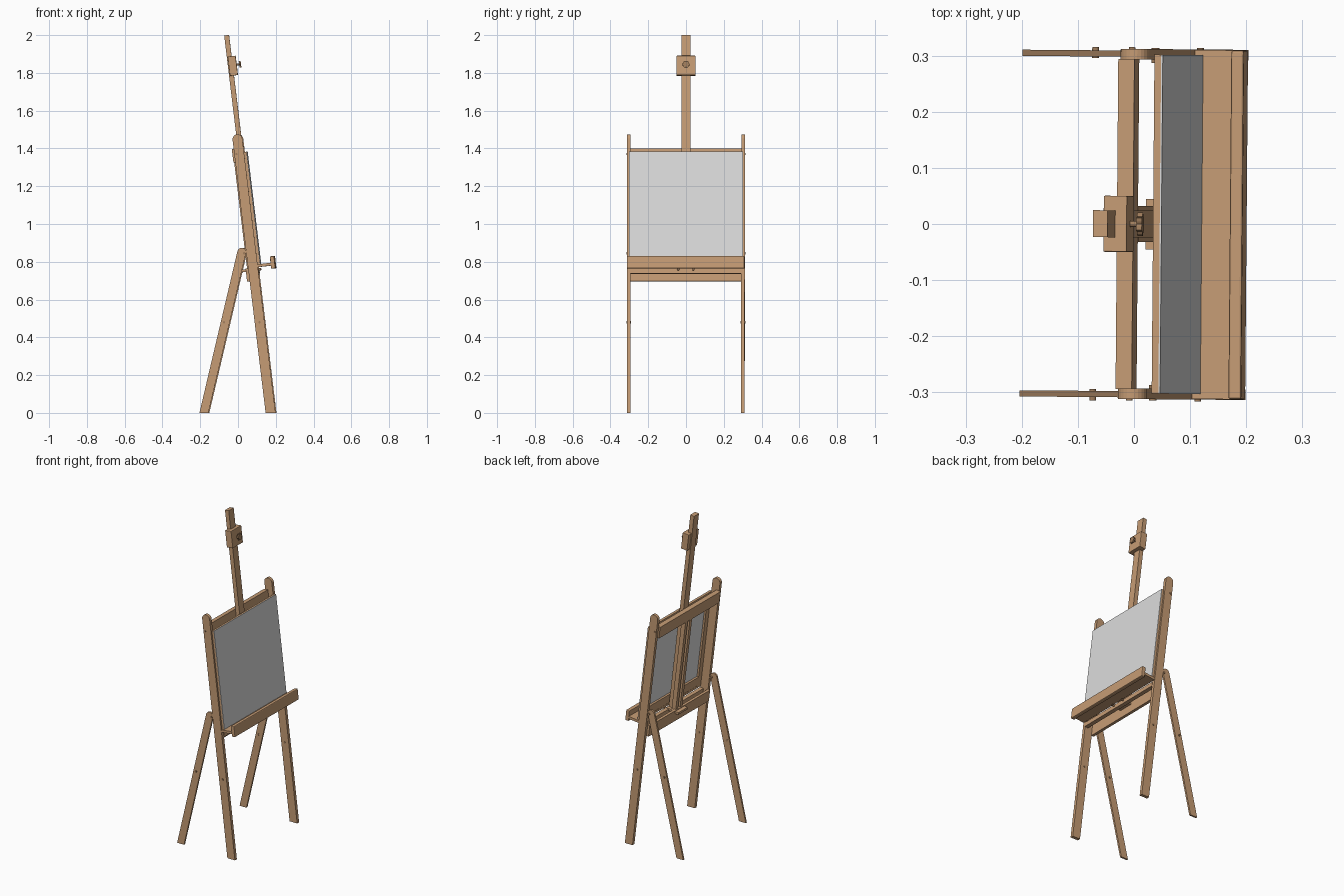
import bpy, bmesh, math
from mathutils import Matrix

if "Cube" in bpy.data.objects:
    bpy.data.objects.remove(bpy.data.objects["Cube"])

def material(name, rgb):
    m = bpy.data.materials.new(name)
    m.diffuse_color = (*rgb, 1)
    m.use_nodes = True
    m.node_tree.nodes["Principled BSDF"].inputs["Base Color"].default_value = m.diffuse_color
    return m

wood = material("warm wood", (0.56, 0.33, 0.175))
dark = material("dark wood hardware", (0.36, 0.21, 0.11))
white = material("canvas grey white", (0.71, 0.71, 0.71))

TURN = Matrix.Rotation(-0.0083, 4, 'Z')   # whole easel is turned very slightly
C, S = math.cos(0.1205), math.sin(0.1205)  # backward lean of the easel

def tilt(u, n):
    """u runs up the leaning frame, n runs out of its face; returns (x, z)."""
    return (0.175 - S * u + C * n, C * u + S * n)

def profile(name, pts, y0, y1, mat=wood, bevel=0.0):
    """Extrude an x-z outline from y0 to y1."""
    bm = bmesh.new()
    f = bm.faces.new([bm.verts.new((x, y0, z)) for x, z in pts])
    ext = bmesh.ops.extrude_face_region(bm, geom=[f])
    bmesh.ops.translate(bm, vec=(0, y1 - y0, 0),
                        verts=[v for v in ext['geom'] if isinstance(v, bmesh.types.BMVert)])
    bmesh.ops.recalc_face_normals(bm, faces=bm.faces)
    bm.transform(TURN)
    me = bpy.data.meshes.new(name)
    bm.to_mesh(me)
    bm.free()
    me.materials.append(mat)
    ob = bpy.data.objects.new(name, me)
    bpy.context.collection.objects.link(ob)
    if bevel:
        b = ob.modifiers.new("soft edges", 'BEVEL')
        b.width, b.segments = bevel, 2
    return ob

def slat(name, u0, u1, n0, n1, y0, y1, mat=wood, bevel=0.0):
    """Box aligned to the leaning frame."""
    pts = [tilt(u0, n0), tilt(u0, n1), tilt(u1, n1), tilt(u1, n0)]
    return profile(name, pts, y0, y1, mat, bevel)

def limb(name, foot, head, half, y0, y1, segs=12):
    """Straight leg with a flat foot on the floor and a rounded head."""
    dx, dz = head[0] - foot[0], head[1]
    ang = math.atan2(dz, dx)
    w = half / math.sin(ang)
    pts = [(foot[0] - w, 0), (foot[0] + w, 0)]
    for i in range(segs + 1):
        a = ang - math.pi / 2 + math.pi * i / segs
        pts.append((head[0] + half * math.cos(a), head[1] + half * math.sin(a)))
    return profile(name, pts, y0, y1)

def disc(name, x, z, r, y0, y1, sides=12):
    pts = [(x + r * math.cos(2 * math.pi * i / sides), z + r * math.sin(2 * math.pi * i / sides))
           for i in range(sides)]
    return profile(name, pts, y0, y1, dark)

def turned(name, u, y, n0, n1, r, lobes=0):
    """Round or lobed piece whose axis points out of the leaning face."""
    bm = bmesh.new()
    count = 24
    rings = []
    for n in (n0, n1):
        ring = []
        for i in range(count):
            a = 2 * math.pi * i / count
            rr = r * (1 + (0.16 * math.cos(lobes * a) if lobes else 0))
            x, z = tilt(u + rr * math.sin(a), n)
            ring.append(bm.verts.new((x, y + rr * math.cos(a), z)))
        bm.faces.new(ring)
        rings.append(ring)
    for i in range(count):
        j = (i + 1) % count
        bm.faces.new((rings[0][i], rings[0][j], rings[1][j], rings[1][i]))
    bmesh.ops.recalc_face_normals(bm, faces=bm.faces)
    bm.transform(TURN)
    me = bpy.data.meshes.new(name)
    bm.to_mesh(me)
    bm.free()
    me.materials.append(dark)
    bpy.context.collection.objects.link(bpy.data.objects.new(name, me))

def sided(side, a, b):
    return (a, b) if side > 0 else (-b, -a)

# Legs, hinges and bolts on both sides
for side, tag in ((1, "left"), (-1, "right")):
    limb("front_leg_" + tag, (0.175, 0), tilt(1.459, 0), 0.026, *sided(side, 0.293, 0.312))
    limb("back_leg_" + tag, (-0.178, 0), (0.022, 0.851), 0.023, *sided(side, 0.298, 0.309))
    disc("hinge_bolt_" + tag, 0.036, 0.845, 0.007, *sided(side, 0.287, 0.314))
    disc("back_leg_bolt_" + tag, -0.071, 0.48, 0.006, *sided(side, 0.295, 0.315))
    disc("front_leg_bolt_" + tag, 0.116, 0.48, 0.006, *sided(side, 0.290, 0.315))
    disc("top_bolt_" + tag, tilt(1.38, -0.015)[0], 1.37, 0.006, *sided(side, 0.290, 0.315))
    # Twin guide rails behind the mast
    slat("mast_guide_" + tag, 0.77, 1.34, -0.034, -0.006, *sided(side, 0.010, 0.032))
    # Upright of the canvas frame
    slat("canvas_stile_" + tag, 0.775, 1.388, 0.026, 0.038, *sided(side, 0.262, 0.302))
    turned("tray_screw_" + tag, 0.762, side * 0.04, -0.005, 0.04, 0.006)

# Cross rails between the front legs
slat("top_crossbar", 1.340, 1.412, -0.036, -0.007, -0.294, 0.294)
slat("lower_crossbar", 0.705, 0.775, -0.040, -0.024, -0.294, 0.294)
slat("tray_support_bar", 0.740, 0.768, 0.005, 0.028, -0.294, 0.294)

# Central mast with its foot block
slat("mast", 0.77, 2.013, -0.006, 0.020, -0.024, 0.024)
slat("mast_foot", 0.757, 0.771, -0.062, 0.022, -0.045, 0.045)

# Sliding clamp and lobed knob
slat("mast_clamp", 1.797, 1.900, -0.001, 0.041, -0.05, 0.05, bevel=0.002)
turned("clamp_screw", 1.852, 0, 0.040, 0.056, 0.005)
turned("clamp_knob", 1.852, 0, 0.054, 0.064, 0.018, lobes=6)

# Canvas: rails of the frame and the stretched sheet
slat("canvas_top_rail", 1.348, 1.388, 0.026, 0.038, -0.262, 0.262)
slat("canvas_bottom_rail", 0.790, 0.845, 0.026, 0.038, -0.262, 0.262)
slat("canvas_sheet", 0.790, 1.388, 0.038, 0.041, -0.302, 0.302, white)

# Tray shelf and its front lip
slat("tray_shelf", 0.774, 0.789, 0.026, 0.098, -0.311, 0.311)
slat("tray_lip", 0.757, 0.823, 0.095, 0.118, -0.311, 0.311, bevel=0.004)
